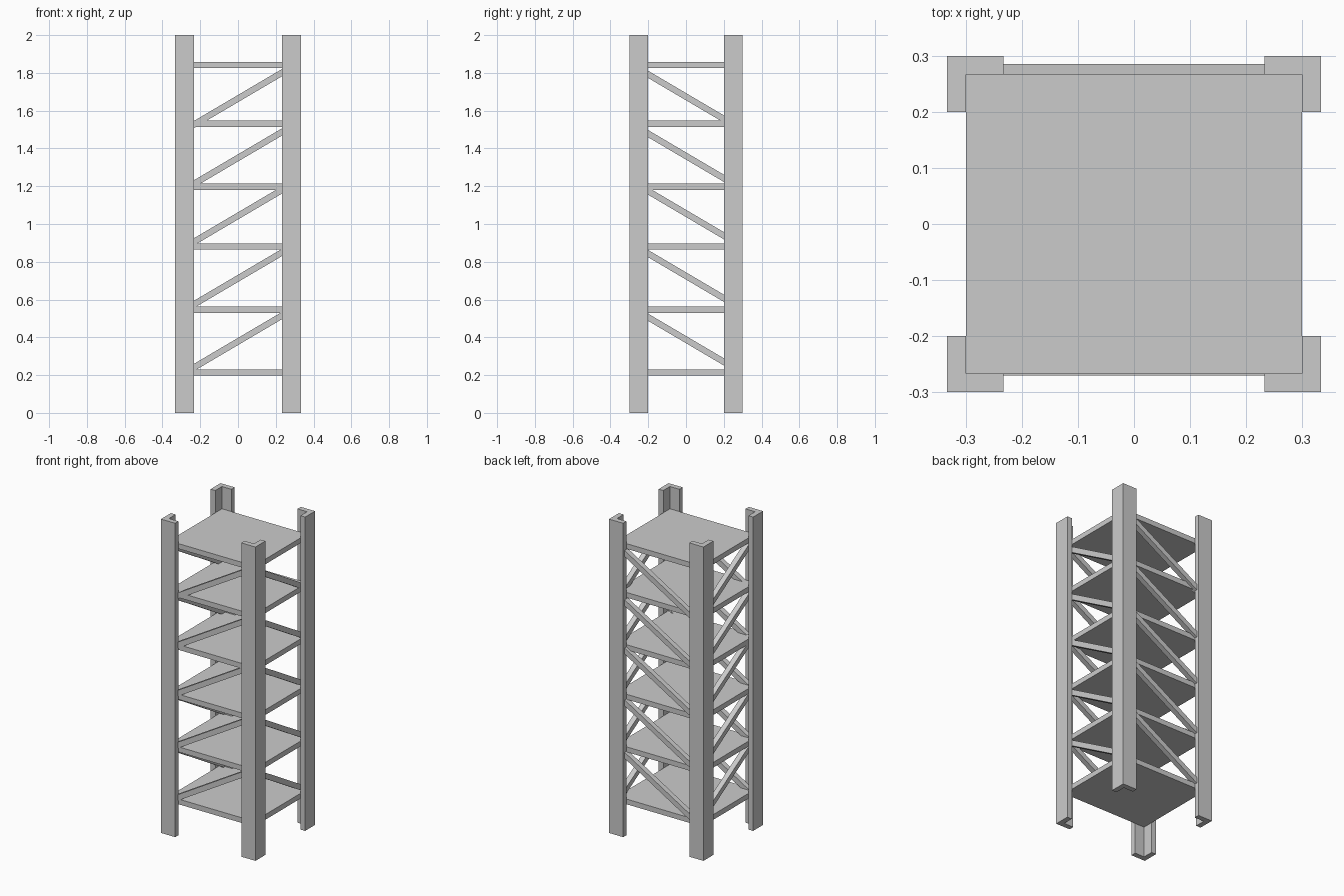
import bpy, bmesh
from math import radians, cos
from mathutils import Matrix

if "Cube" in bpy.data.objects:
    bpy.data.objects.remove(bpy.data.objects["Cube"])

T = 0.033  # plate thickness


def mesh_object(name, bm):
    bmesh.ops.recalc_face_normals(bm, faces=bm.faces)
    me = bpy.data.meshes.new(name)
    bm.to_mesh(me)
    bm.free()
    ob = bpy.data.objects.new(name, me)
    bpy.context.collection.objects.link(ob)
    return ob


def box(name, size, matrix):
    bm = bmesh.new()
    bmesh.ops.create_cube(bm, size=1, matrix=matrix @ Matrix.Diagonal((*size, 1)))
    return mesh_object(name, bm)


# Corner posts: L-section angle bars, open towards the middle
def corner_post(name, sx, sy):
    profile = [(0.333, 0.3), (0.233, 0.3), (0.233, 0.267),
               (0.3, 0.267), (0.3, 0.2), (0.333, 0.2)]
    bm = bmesh.new()
    face = bm.faces.new([bm.verts.new((x * sx, y * sy, 0)) for x, y in profile])
    top = bmesh.ops.extrude_face_region(bm, geom=[face])["geom"]
    bmesh.ops.translate(bm, vec=(0, 0, 2),
                        verts=[v for v in top if isinstance(v, bmesh.types.BMVert)])
    mesh_object(name, bm)


for sx, side in ((-1, "left"), (1, "right")):
    for sy, end in ((-1, "front"), (1, "back")):
        corner_post(f"post_{end}_{side}", sx, sy)

# Shelves
for i, z in enumerate((0.197, 0.53, 0.865, 1.181, 1.514, 1.825)):
    box(f"shelf_{i + 1}", (0.6, 0.534, T),
        Matrix.Translation((0, 0, z + T / 2)))

# Diagonal braces on all four sides, at 30 degrees
TILT = radians(30.5)
for i, (z_x, z_y) in enumerate(((0.378, 0.388), (0.712, 0.725), (1.043, 1.056),
                                (1.35, 1.36), (1.664, 1.674))):
    for end, y in (("front", -0.2535), ("back", 0.2685)):
        box(f"brace_{end}_{i + 1}", (0.56 / cos(TILT), T, T),
            Matrix.Translation((0, y, z_x)) @ Matrix.Rotation(-TILT, 4, 'Y'))
    for side, x in (("left", -0.283), ("right", 0.283)):
        box(f"brace_{side}_{i + 1}", (T, 0.5 / cos(TILT), T),
            Matrix.Translation((x, 0, z_y)) @ Matrix.Rotation(-TILT, 4, 'X'))
